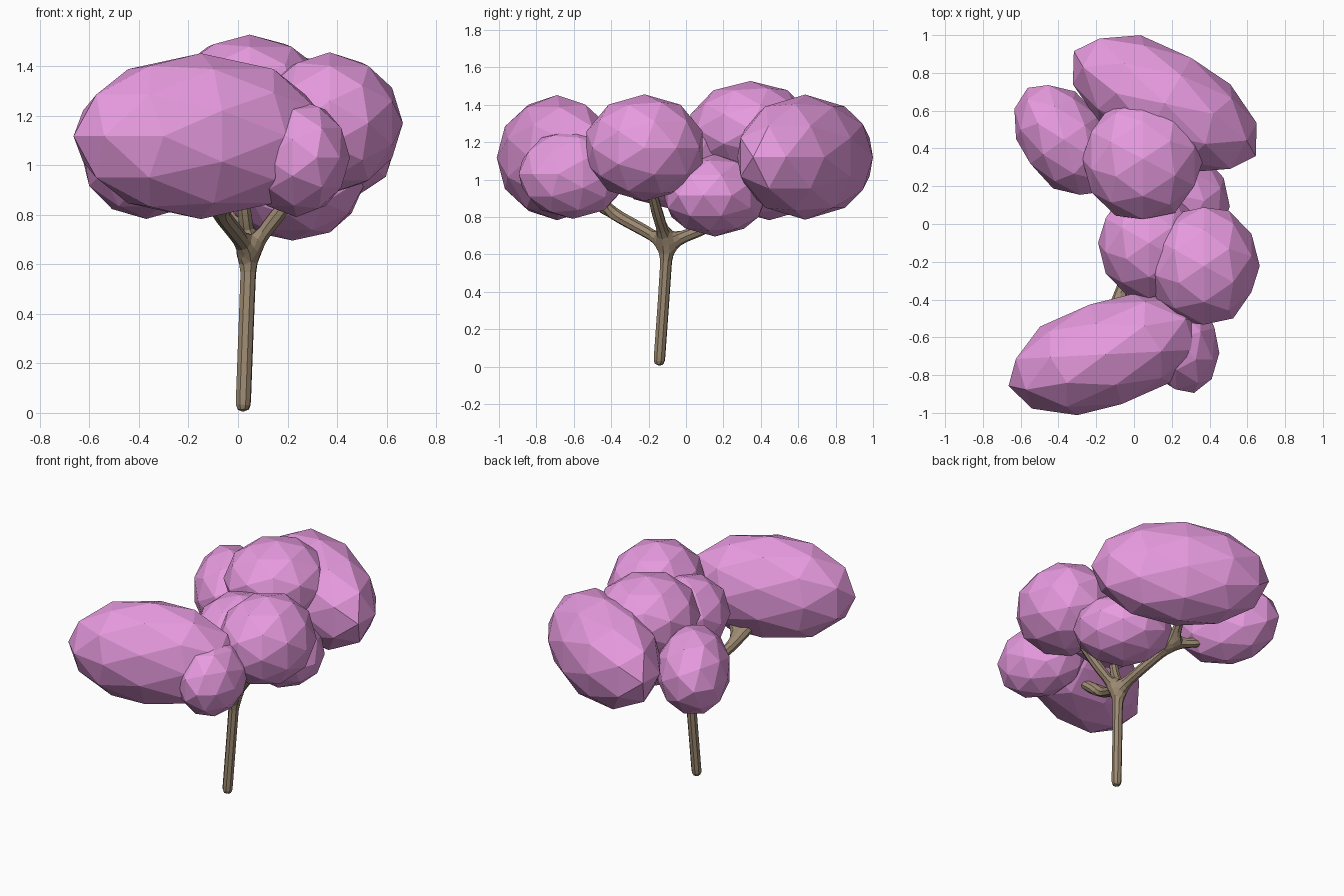
import bpy
from math import radians

cube = bpy.data.objects.get("Cube")
if cube:
    bpy.data.objects.remove(cube, do_unlink=True)


def material(name, rgb):
    mat = bpy.data.materials.new(name)
    mat.use_nodes = True
    mat.diffuse_color = (*rgb, 1)
    mat.node_tree.nodes["Principled BSDF"].inputs["Base Color"].default_value = (*rgb, 1)
    return mat


blossom = material("blossom pink", (0.80, 0.325, 0.74))
bark = material("bark brown", (0.33, 0.25, 0.165))


# Foliage: faceted clumps, given as length, width and height half sizes.
# The poles lie along the length, so long clumps have pointed ends.
def clump(name, centre, length, width, height, turn=0):
    bpy.ops.mesh.primitive_ico_sphere_add(subdivisions=2, radius=1.02, location=centre,
                                          rotation=(radians(90), 0, radians(turn + 90)))
    obj = bpy.context.object
    obj.name = name
    obj.scale = (width, height, length)
    obj.data.materials.append(blossom)


clump("front_foliage", (-0.15, -0.69, 1.117), 0.53, 0.285, 0.328, 18)
clump("front_side_foliage", (0.235, -0.605, 1.03), 0.295, 0.205, 0.235, 106)
clump("side_foliage", (0.37, -0.222, 1.17), 0.29, 0.32, 0.28)
clump("low_foliage", (0.22, 0.155, 0.915), 0.3, 0.255, 0.215, -40)
clump("middle_foliage", (0.08, -0.1, 1.095), 0.265, 0.3, 0.242)
clump("back_side_foliage", (-0.37, 0.445, 1.05), 0.33, 0.225, 0.262, 125)
clump("back_foliage", (0.163, 0.637, 1.12), 0.545, 0.288, 0.328, -30)
clump("top_foliage", (0.047, 0.345, 1.27), 0.315, 0.33, 0.252)


# Trunk and branches: one skinned skeleton, each joint given as (parent, position, radius)
joints = [
    (None, (0.02, -0.145, 0.0), 0.034),
    (0, (0.033, -0.12, 0.35), 0.034),
    (1, (0.045, -0.1, 0.66), 0.035),
    (2, (-0.1, -0.43, 0.84), 0.036),
    (3, (-0.16, -0.6, 1.0), 0.027),
    (3, (0.12, -0.58, 0.98), 0.027),
    (2, (0.17, -0.15, 0.81), 0.034),
    (6, (0.3, -0.2, 1.0), 0.027),
    (2, (0.02, -0.17, 0.86), 0.03),
    (8, (0.05, -0.15, 1.05), 0.025),
    (2, (0.02, 0.08, 0.73), 0.034),
    (10, (-0.05, 0.3, 0.85), 0.034),
    (11, (0.02, 0.53, 1.02), 0.03),
    (11, (-0.3, 0.42, 0.9), 0.03),
]
mesh = bpy.data.meshes.new("trunk_and_branches")
edges = [(parent, i) for i, (parent, _, _) in enumerate(joints) if parent is not None]
mesh.from_pydata([pos for _, pos, _ in joints], edges, [])
mesh.materials.append(bark)
trunk = bpy.data.objects.new("trunk_and_branches", mesh)
bpy.context.collection.objects.link(trunk)
bpy.ops.object.select_all(action="DESELECT")
trunk.select_set(True)
bpy.context.view_layer.objects.active = trunk
skin = trunk.modifiers.new("skin", "SKIN")
skin.use_smooth_shade = False
for vert, (_, _, radius) in zip(mesh.skin_vertices[0].data, joints):
    vert.radius = (radius, radius)
mesh.skin_vertices[0].data[0].use_root = True
rounding = trunk.modifiers.new("rounding", "SUBSURF")
rounding.levels = rounding.render_levels = 1
